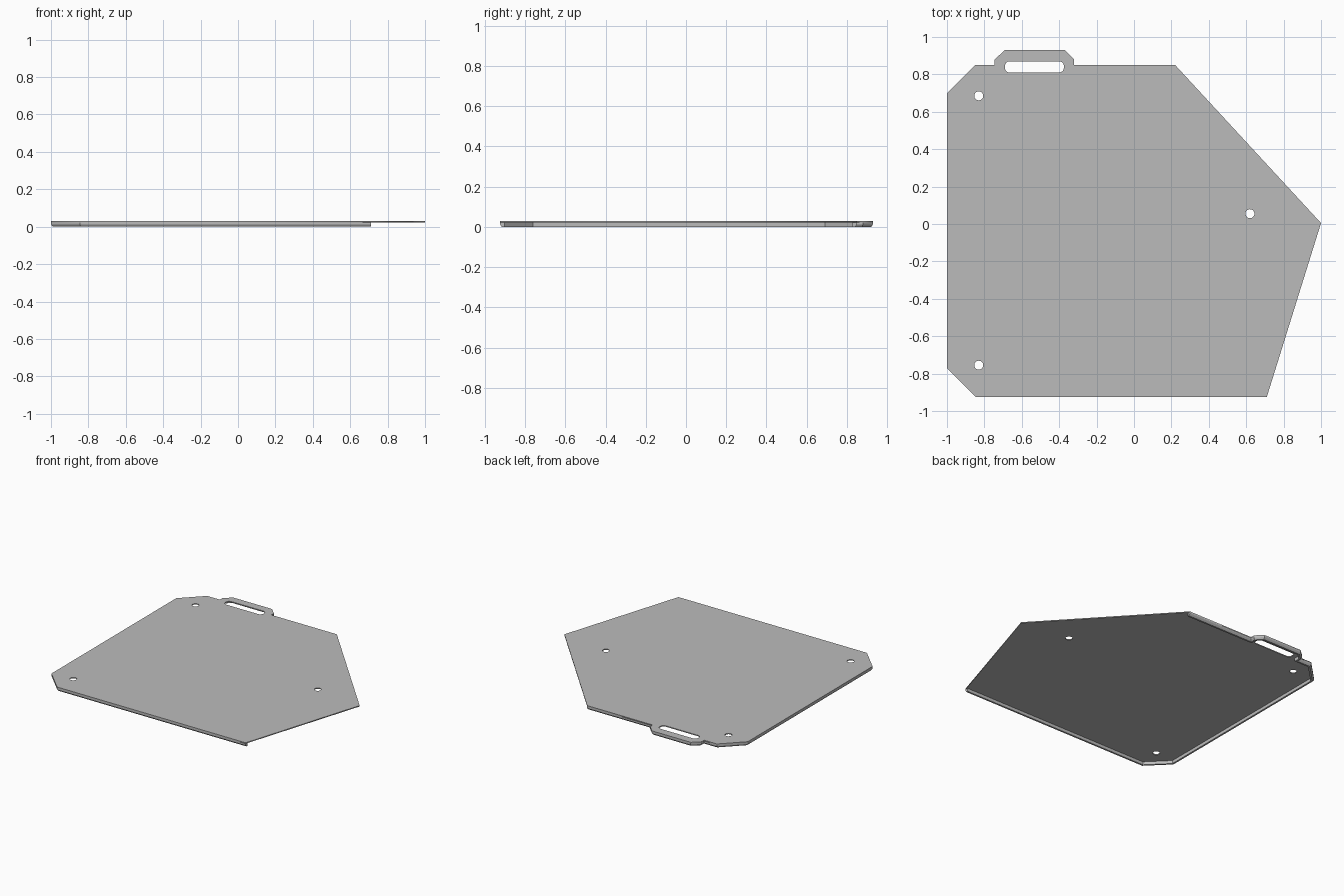
import bpy, bmesh, math
from mathutils import Vector

old = bpy.data.objects.get("Cube")
if old:
    bpy.data.objects.remove(old, do_unlink=True)

TOP, SHEET, RIM = 0.03, 0.007, 0.022

grey = bpy.data.materials.new("brushed_grey")
grey.use_nodes = True
grey.diffuse_color = (0.5, 0.5, 0.5, 1)
grey.node_tree.nodes["Principled BSDF"].inputs["Base Color"].default_value = (0.5, 0.5, 0.5, 1)


def arc(cx, cy, r, start, end, steps):
    return [(cx + r * math.cos(start + (end - start) * i / steps),
             cy + r * math.sin(start + (end - start) * i / steps)) for i in range(steps + 1)]


def add_mesh(name, mesh):
    mesh.name = name
    mesh.materials.clear()
    mesh.materials.append(grey)
    ob = bpy.data.objects.new(name, mesh)
    bpy.context.collection.objects.link(ob)
    return ob


# Folded edge path: back edge, carry handle, clipped corners, front edge
path = [(0.22, 0.85), (-0.32, 0.85), (-0.32, 0.88), (-0.37, 0.93), (-0.69, 0.93),
        (-0.745, 0.88), (-0.745, 0.85), (-0.85, 0.85), (-1, 0.7), (-1, -0.77),
        (-0.845, -0.925), (0.71, -0.925)]
outline = path + [(1, 0.005)]

# Rounded handle slot and bolt holes
slot = []
for i, (x, y) in enumerate([(-0.4, 0.845), (-0.665, 0.845), (-0.665, 0.835), (-0.4, 0.835)]):
    slot += arc(x, y, 0.025, i * math.pi / 2, (i + 1) * math.pi / 2, 6)
holes = [arc(x, y, 0.024, 0, 2 * math.pi, 32)[:-1]
         for x, y in [(-0.83, 0.685), (-0.83, -0.755), (0.62, 0.055)]]

# Top plate as a filled flat curve with openings
curve = bpy.data.curves.new("plate_profile", "CURVE")
curve.dimensions = "2D"
curve.fill_mode = "BOTH"
curve.extrude = SHEET / 2
for loop in [outline, slot] + holes:
    spline = curve.splines.new("POLY")
    spline.points.add(len(loop) - 1)
    for point, (x, y) in zip(spline.points, loop):
        point.co = (x, y, 0, 1)
    spline.use_cyclic_u = True
helper = bpy.data.objects.new("plate_helper", curve)
bpy.context.collection.objects.link(helper)
graph = bpy.context.evaluated_depsgraph_get()
plate_mesh = bpy.data.meshes.new_from_object(helper.evaluated_get(graph))
bpy.data.objects.remove(helper, do_unlink=True)
plate = add_mesh("top_plate", plate_mesh)
plate.location.z = TOP - SHEET / 2

# Rim swept under the folded edges, with a sloped lower outside
profile = [(0, TOP - SHEET), (0, 0.013), (0.009, 0), (RIM, 0), (RIM, TOP - SHEET)]
pts = [Vector(p) for p in path]
normals = []
for a, b in zip(pts, pts[1:]):
    d = (b - a).normalized()
    normals.append(Vector((-d.y, d.x)))
bm = bmesh.new()
rings = []
for i, p in enumerate(pts):
    n1, n2 = normals[max(i - 1, 0)], normals[min(i, len(normals) - 1)]
    miter = (n1 + n2) / (1 + n1.dot(n2))
    rings.append([bm.verts.new((p.x + miter.x * s, p.y + miter.y * s, z)) for s, z in profile])
count = len(profile)
for r, q in zip(rings, rings[1:]):
    for k in range(count):
        m = (k + 1) % count
        bm.faces.new((r[k], r[m], q[m], q[k]))
bm.faces.new(rings[0])
bm.faces.new(rings[-1])
bmesh.ops.recalc_face_normals(bm, faces=bm.faces)
rim_mesh = bpy.data.meshes.new("edge_rim")
bm.to_mesh(rim_mesh)
bm.free()
add_mesh("edge_rim", rim_mesh)
